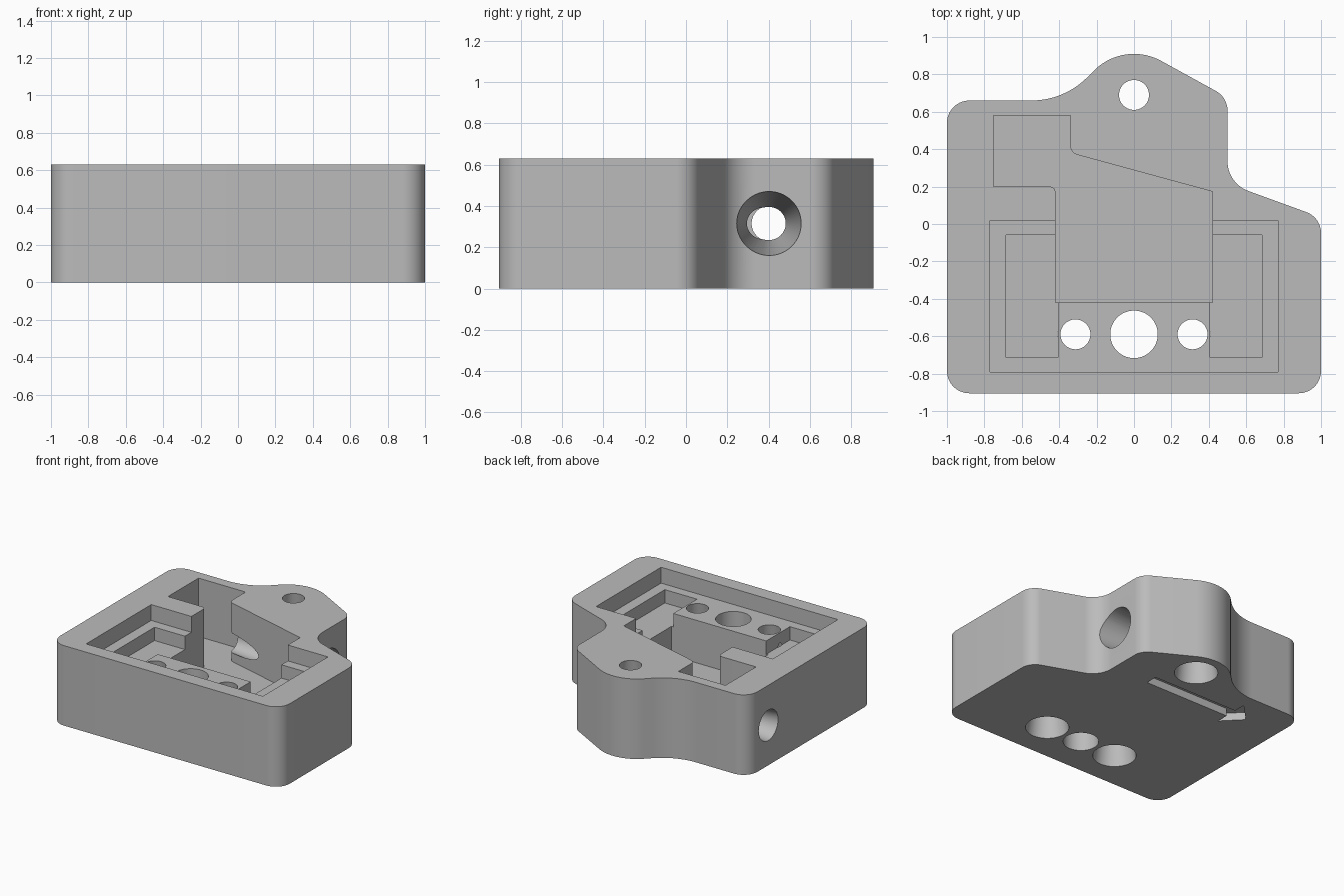
import bpy, bmesh, math
from mathutils import Vector, Matrix

cube = bpy.data.objects.get("Cube")
if cube:
    bpy.data.objects.remove(cube, do_unlink=True)

HEIGHT = 0.63
LEDGE, POCKET, FLOOR = 0.505, 0.40, 0.17
ABOVE = 0.8

grey = bpy.data.materials.new("plain grey")
grey.use_nodes = True
grey.diffuse_color = (0.5, 0.5, 0.5, 1)
grey.node_tree.nodes["Principled BSDF"].inputs["Base Color"].default_value = (0.5, 0.5, 0.5, 1)


def rounded(corners, steps=14):
    """Turn (x, y, radius) corners into a filleted outline."""
    out = []
    for i, (x, y, r) in enumerate(corners):
        p = Vector((x, y))
        if r == 0:
            out.append(p)
            continue
        a = (Vector(corners[i - 1][:2]) - p).normalized()
        b = (Vector(corners[(i + 1) % len(corners)][:2]) - p).normalized()
        half = a.angle(b) / 2
        centre = p + (a + b).normalized() * r / math.sin(half)
        start = p + a * r / math.tan(half) - centre
        end = p + b * r / math.tan(half) - centre
        sweep = math.atan2(start.x * end.y - start.y * end.x, start.dot(end))
        for k in range(steps + 1):
            out.append(centre + Matrix.Rotation(sweep * k / steps, 2) @ start)
    return out


def make_object(name, bm):
    bmesh.ops.recalc_face_normals(bm, faces=bm.faces)
    mesh = bpy.data.meshes.new(name)
    bm.to_mesh(mesh)
    bm.free()
    mesh.materials.append(grey)
    obj = bpy.data.objects.new(name, mesh)
    bpy.context.collection.objects.link(obj)
    return obj


def prism(name, corners, z0, z1):
    bm = bmesh.new()
    face = bm.faces.new([bm.verts.new((p.x, p.y, z0)) for p in rounded(corners)])
    top = bmesh.ops.extrude_face_region(bm, geom=[face])["geom"]
    verts = [v for v in top if isinstance(v, bmesh.types.BMVert)]
    bmesh.ops.translate(bm, verts=verts, vec=(0, 0, z1 - z0))
    return make_object(name, bm)


def box(name, x0, x1, y0, y1, z0):
    return prism(name, [(x0, y0, 0), (x1, y0, 0), (x1, y1, 0), (x0, y1, 0)], z0, ABOVE)


def taper(name, start, end, r0, r1, extra=0.06):
    """Round tapered cutter from start to end, lengthened at both ends."""
    start, end = Vector(start), Vector(end)
    axis = end - start
    length = axis.length
    slope = (r1 - r0) / length * extra
    bm = bmesh.new()
    turn = axis.to_track_quat('Z', 'Y').to_matrix().to_4x4()
    bmesh.ops.create_cone(bm, cap_ends=True, segments=56, radius1=r0 - slope,
                          radius2=r1 + slope, depth=length + 2 * extra,
                          matrix=Matrix.Translation((start + end) / 2) @ turn)
    return make_object(name, bm)


# Main block outline with rounded shoulders and a hanging lug at the back
body = prism("housing_block", [
    (-1, -0.905, 0.12), (1, -0.905, 0.12), (1, 0.035, 0.12), (0.5, 0.217, 0.17),
    (0.5, 0.677, 0.12), (-0.053, 0.981, 0.3), (-0.374, 0.66, 0.425), (-1, 0.66, 0.12),
], 0, HEIGHT)

# Stepped recesses and the deep chamber
cutters = [
    box("ledge_cutter", -0.77, 0.77, -0.79, 0.02, LEDGE),
    box("left_pocket_cutter", 0.405, 0.685, -0.715, -0.06, POCKET),
    box("right_pocket_cutter", -0.685, -0.405, -0.715, -0.06, POCKET),
    prism("chamber_cutter", [
        (-0.42, -0.42, 0), (0.42, -0.42, 0), (0.42, 0.173, 0), (-0.34, 0.38, 0.05),
        (-0.34, 0.58, 0), (-0.75, 0.58, 0), (-0.75, 0.2, 0), (-0.42, 0.2, 0.03),
    ], FLOOR, ABOVE),
]

# Tapered vertical holes, plus a straight central one
cutters.append(taper("lug_hole", (0, 0.69, 0), (0, 0.69, HEIGHT), 0.155, 0.08))
cutters.append(taper("centre_hole", (0, -0.59, 0), (0, -0.59, LEDGE), 0.127, 0.127))
for side in (-1, 1):
    x = side * 0.313
    cutters.append(taper("side_hole", (x, -0.59, 0), (x, -0.59, LEDGE), 0.155, 0.08))

# Sideways passage, flaring out at both walls
cutters.append(taper("left_passage", (0.5, 0.403, 0.315), (-0.34, 0.403, 0.315), 0.155, 0.08))
cutters.append(taper("right_passage", (-1, 0.403, 0.315), (-0.75, 0.403, 0.315), 0.12, 0.085))

# Direction arrow sunk into the underside
cutters.append(prism("arrow_cutter", [
    (0.18, 0.36, 0), (0.18, 0.455, 0), (-0.56, 0.455, 0), (-0.56, 0.55, 0),
    (-0.7, 0.407, 0), (-0.56, 0.265, 0), (-0.56, 0.36, 0),
], -0.1, 0.06))

bpy.ops.object.select_all(action='DESELECT')
bpy.context.view_layer.objects.active = body
body.select_set(True)
for cutter in cutters:
    cutter.hide_render = True
    mod = body.modifiers.new(cutter.name, 'BOOLEAN')
    mod.operation = 'DIFFERENCE'
    mod.solver = 'EXACT'
    mod.object = cutter
    bpy.ops.object.modifier_apply(modifier=mod.name)
    bpy.data.objects.remove(cutter, do_unlink=True)

bpy.ops.object.shade_smooth_by_angle(angle=math.radians(30))
